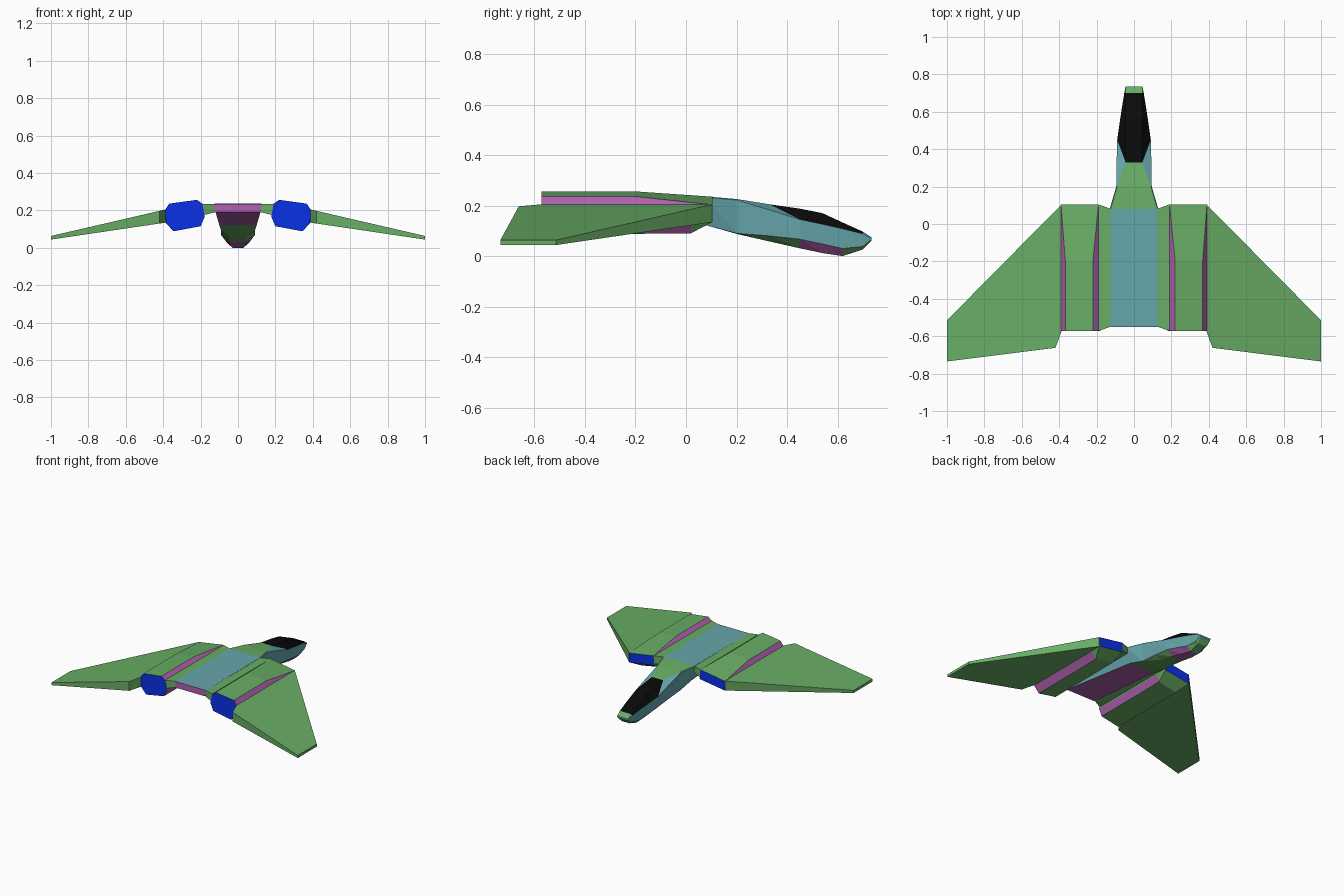
import bpy, bmesh

if "Cube" in bpy.data.objects:
    bpy.data.objects.remove(bpy.data.objects["Cube"])

COLORS = {
    "green": (0.14, 0.42, 0.13, 1), "teal": (0.13, 0.38, 0.41, 1),
    "purple": (0.43, 0.12, 0.43, 1), "blue": (0.003, 0.03, 0.8, 1),
    "black": (0.003, 0.003, 0.003, 1)}
NAMES = list(COLORS)
MATS = []
for n, c in COLORS.items():
    m = bpy.data.materials.new(n)
    m.diffuse_color = c
    m.use_nodes = True
    m.node_tree.nodes["Principled BSDF"].inputs["Base Color"].default_value = m.diffuse_color
    MATS.append(m)


def finish(name, bm):
    """Mirror the +x half across x = 0, weld, and make an object."""
    dup = bmesh.ops.duplicate(bm, geom=bm.verts[:] + bm.edges[:] + bm.faces[:])
    for v in dup["geom"]:
        if isinstance(v, bmesh.types.BMVert):
            v.co.x *= -1
    bmesh.ops.remove_doubles(bm, verts=bm.verts, dist=0.0005)
    bmesh.ops.recalc_face_normals(bm, faces=bm.faces)
    me = bpy.data.meshes.new(name)
    bm.to_mesh(me)
    bm.free()
    for m in MATS:
        me.materials.append(m)
    ob = bpy.data.objects.new(name, me)
    bpy.context.collection.objects.link(ob)
    return ob


def loft(name, rings, color, closed, caps):
    """Skin rings of (x, y, z); color(i, j, k) names the colour of each triangle."""
    bm = bmesh.new()
    vs = [[bm.verts.new(p) for p in r] for r in rings]
    n = len(rings[0])

    def face(verts, col):
        bm.faces.new(verts).material_index = NAMES.index(col)

    for i in range(len(vs) - 1):
        for j in range(n if closed else n - 1):
            a, b, q = vs[i], vs[i + 1], (j + 1) % n
            face((a[j], b[j], b[q]), color(i, j, 0))
            face((a[j], b[q], a[q]), color(i, j, 1))
    face(vs[0], caps[0])
    face(vs[-1], caps[1])
    return finish(name, bm)


# Fuselage: y, then (x, z) of top edge, shoulder, lower side edge, belly edge
SECTIONS = [
    (-.55, .125, .235, .13, .232, .12, .19, .04, .19),
    (.08, .125, .236, .13, .232, .10, .122, .05, .122),
    (.20, .09, .226, .095, .222, .09, .09, .05, .088),
    (.33, .045, .205, .093, .183, .09, .08, .045, .058),
    (.45, .045, .188, .09, .145, .09, .067, .045, .031),
    (.54, .045, .17, .077, .126, .075, .048, .04, .012),
    (.62, .045, .133, .065, .108, .062, .03, .03, 0),
    (.70, .045, .097, .052, .088, .048, .038, .03, .026),
    (.735, .045, .074, .046, .07, .045, .066, .04, .062)]
body = []
for y, *p in SECTIONS:
    pts = list(zip(p[::2], p[1::2]))
    pts = [(0, pts[0][1])] + pts + [(0, pts[-1][1])]
    body.append([(x, y, z) for x, z in pts])


def body_color(i, j, k):
    if j == 0:                                   # top: deck, neck, canopy, nose
        return "teal" if i == 0 else "green" if i < 3 or i == 7 else "black"
    if j == 1:                                   # canopy sides
        if i in (4, 5, 6) or (i == 3 and k == 0):
            return "black"
        return "teal"
    if j == 2:
        return "teal"
    return "purple" if i in (0, 4, 5) else "green"   # belly


loft("fuselage", body, body_color, False, ("purple", "teal"))

# Engine pods: chamfered octagons whose chamfers fade out at the front
REAR = [(.19, .232), (.22, .256), (.367, .236), (.39, .203),
        (.385, .135), (.345, .088), (.20, .115), (.178, .165)]
FRONT = [(.19, .235), (.19, .235), (.39, .203), (.39, .203),
         (.388, .135), (.388, .135), (.185, .165), (.185, .165)]
pods = [[(x, y, z) for x, z in REAR] for y in (-.573, -.2)]
mid = []
for j, ((x0, z0), (x1, z1)) in enumerate(zip(REAR, FRONT)):
    t = .72 if j < 4 else .05
    mid.append((x0 + (x1 - x0) * t, .02, z0 + (z1 - z0) * t))
pods += [mid, [(x, .105, z) for x, z in FRONT]]


def pod_color(i, j, k):
    if j in (0, 2):
        return "purple"
    return "purple" if j in (4, 6) and i < 2 else "green"


loft("engine_pods", pods, pod_color, True, ("blue", "blue"))


def slab(name, outline, top, bottom):
    """Flat panel whose top and bottom heights depend on x."""
    rings = [[(x, y, f(x)) for x, y in outline] for f in (bottom, top)]
    return loft(name, rings, lambda i, j, k: "green", True, ("green", "green"))


# Strips joining fuselage and pods
slab("pod_mounts", [(.122, .08), (.19, .105), (.19, -.572), (.122, -.548)],
     lambda x: .235, lambda x: .19 - (x - .122) * .25)

# Drooping swept wings
slab("wings", [(.387, .105), (1, -.515), (1, -.735), (.42, -.662), (.387, -.573)],
     lambda x: .204 - (x - .39) * .231, lambda x: .134 - (x - .39) * .148)
